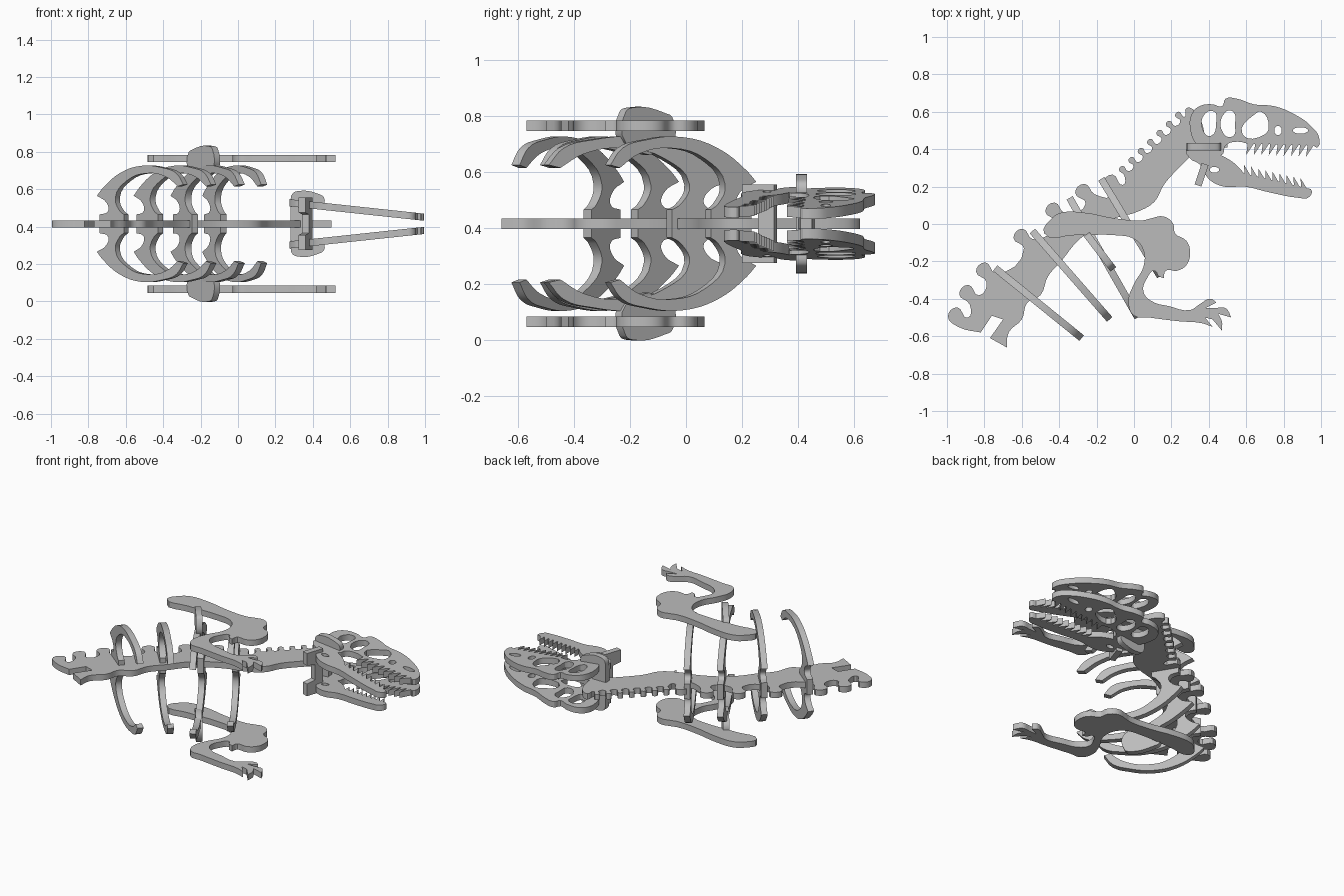
import bpy, bmesh
from math import cos, sin, tau
from mathutils import Matrix, Vector

if "Cube" in bpy.data.objects:
    bpy.data.objects.remove(bpy.data.objects["Cube"], do_unlink=True)

CENTRE = 0.415      # height of the symmetry plane
THICK = 0.038       # sheet thickness

wood = bpy.data.materials.new("grey board")
wood.use_nodes = True
wood.diffuse_color = (0.5, 0.5, 0.5, 1)
wood.node_tree.nodes["Principled BSDF"].inputs["Base Color"].default_value = wood.diffuse_color


def plate(name, loops, matrix=Matrix(), mirror=True):
    """Cut a sheet from outlines in hundredths; a third item marks a sharp corner."""
    curve = bpy.data.curves.new(name + "_outline", "CURVE")
    curve.dimensions = "2D"
    curve.fill_mode = "BOTH"
    curve.extrude = THICK / 2
    curve.resolution_u = 4
    for loop in loops:
        spline = curve.splines.new("BEZIER")
        spline.bezier_points.add(len(loop) - 1)
        spline.use_cyclic_u = True
        for knot, point in zip(spline.bezier_points, loop):
            knot.co = (point[0] / 100, point[1] / 100, 0)
            kind = "VECTOR" if len(point) > 2 else "AUTO"
            knot.handle_left_type = knot.handle_right_type = kind
    helper = bpy.data.objects.new(name + "_outline", curve)
    bpy.context.collection.objects.link(helper)
    bpy.context.view_layer.update()
    graph = bpy.context.evaluated_depsgraph_get()
    mesh = bpy.data.meshes.new_from_object(helper.evaluated_get(graph))
    bpy.data.objects.remove(helper, do_unlink=True)
    bpy.data.curves.remove(curve)

    # Weld the caps to the walls and place the sheet
    bm = bmesh.new()
    bm.from_mesh(mesh)
    bmesh.ops.remove_doubles(bm, verts=bm.verts, dist=0.0001)
    bmesh.ops.transform(bm, matrix=matrix, verts=bm.verts)
    bmesh.ops.recalc_face_normals(bm, faces=bm.faces)
    bm.to_mesh(mesh)
    bm.free()
    mesh.materials.clear()
    mesh.materials.append(wood)
    part = bpy.data.objects.new(name, mesh)
    part.location.z = CENTRE
    bpy.context.collection.objects.link(part)
    if mirror:
        mod = part.modifiers.new("both_sides", "MIRROR")
        mod.use_axis = (False, False, True)
    bpy.ops.object.select_all(action="DESELECT")
    part.select_set(True)
    bpy.context.view_layer.objects.active = part
    bpy.ops.object.shade_smooth_by_angle()
    return part


def upright(start, end):
    """Matrix that stands a sheet on edge along a line seen from above."""
    a, b = Vector((*start, 0)), Vector((*end, 0))
    along = (b - a).normalized()
    up = Vector((0, 0, 1))
    m = Matrix((along, up, along.cross(up))).transposed().to_4x4()
    m.translation = a
    return m


def sharp(points):
    return [(*p, True) for p in points]


def ellipse(x, y, rx, ry):
    return [(x + rx * cos(tau * i / 8), y + ry * sin(tau * i / 8)) for i in range(8)]


def teeth(start, end, count, lean, drop):
    """Row of pointed teeth along a gum line."""
    a, b = Vector(start), Vector(end)
    row = []
    for i in range(count):
        root = a.lerp(b, i / count)
        gap = a.lerp(b, (i + 0.8) / count)
        tip = a.lerp(b, (i + 0.5) / count) + Vector((lean, drop))
        row += [root, tip, gap]
    return sharp(row)


def processes(tips, width, depth):
    """Rounded bony knobs along the back."""
    t, n = Vector((0.7, 0.7)) * width / 2, Vector((-0.7, 0.7)) * depth
    row = []
    for tip in map(Vector, tips):
        row += [tip - t - n, tip - t, tip + t, tip + t - n]
    return [tuple(p) for p in row]


# Backbone with knobs, tail slot and head tongue
back = processes([(-97, -47), (-91, -35), (-82, -23), (-62, -5),
                  (-45, 9), (-29, 19), (-14, 24)], 7, 8)
neck = processes([Vector((-7, 30)).lerp(Vector((23, 59)), i / 6) for i in range(7)], 3, 4)
tongue = [(28, 62), (32, 61), (36, 55)] + sharp([(38, 46), (50, 45), (50, 41), (34, 40)])
belly = [(28, 34), (23, 29), (16, 21), (11, 12), (3, 7), (-13, 2), (-29, -8),
         (-39, -20), (-46, -28), (-50, -38), (-57, -42), (-60, -51), (-67, -58)]
tail_end = sharp([(-68, -66), (-77, -61), (-70, -51), (-76, -49), (-82, -58)])
plate("backbone", [back + neck + tongue + belly + tail_end], mirror=False)

# Ribs: one half profile, mirrored, standing along four lines
rib = (sharp([(20, 0), (20, 5)])
       + [(17, 7), (14, 14), (22, 23), (36, 27), (50, 25)]
       + sharp([(58, 20), (62, 21)])
       + [(57, 27), (47, 30), (32, 31), (17, 27), (5, 19)]
       + sharp([(1, 15)]) + [(8, 11), (9, 7)] + sharp([(3, 5), (3, 0)]))
rib_lines = {"tail_rib": ((-0.75, -0.23), (-0.28, -0.61)),
             "rear_rib": ((-0.55, -0.03), (-0.13, -0.51)),
             "shoulder_rib": ((-0.35, 0.15), (0.02, -0.5)),
             "front_rib": ((-0.18, 0.25), (0.14, -0.28))}
for name, (start, end) in rib_lines.items():
    stretch = (Vector(end) - Vector(start)).length / 0.62
    plate(name, [[(p[0] * stretch, *p[1:]) for p in rib]], upright(start, end))

# Shoulder clips joining the arms to the ribs
plate("shoulder_clip", [[(0, 29), (0, 38), (3, 39.5), (18, 41.5), (21, 40), (21, 29)]],
      upright((-0.25, -0.06), (-0.12, -0.23)))

# Shoulder blade, arm and clawed hand
shoulder = [(-48, -5), (-44, 3), (-39, 6), (-26, 6), (-10, 3), (5, 2), (9, 3), (16, 4),
            (21, 0), (22, -5), (28, -9), (30, -15), (28, -22), (23, -25)]
forearm = [(17, -25), (16, -29, True), (13, -28, True), (11, -25), (7, -29), (5, -36),
           (9, -41), (19, -44), (30, -46)]
hand = [(35, -43), (41, -40), (44, -42, True), (38, -45, True), (43, -45), (49, -45),
        (52, -50, True), (45, -48, True), (47, -52), (47, -57, True), (42, -51, True),
        (38, -50, True), (42, -55, True), (36, -53)]
elbow = [(24, -52), (8, -50), (0, -49), (-3, -42), (0, -32), (5, -23), (5, -14),
         (0, -8), (-10, -6), (-32, -6)]
plate("arm", [shoulder + forearm + hand + elbow], Matrix.Translation((0, 0, 0.35)))

# Skull and jaw sheets lean together towards the snout
lean = Matrix.Translation((0, 0, 0.142))
lean[2][0] = -0.107
skull = [(30, 51), (31, 59), (35, 63), (42, 64), (47, 63), (49, 67), (55, 67), (64, 64),
         (75, 63), (87, 58), (95, 52), (99, 46), (98, 41)]
cheek = [(55, 44), (49, 42), (47, 37), (41, 39), (34, 42)]
holes = [[(38, 59), (43, 60), (44, 55), (41, 47), (37, 50)],
         [(49, 60), (53, 60), (54, 53), (53, 47), (48, 48)],
         [(58, 48), (65, 59), (68, 60), (72, 52), (70, 48)],
         ellipse(77, 50, 2, 2.5), ellipse(89, 50, 4, 1.7)]
plate("skull", [skull + teeth((96, 42), (60, 43), 9, -2, -6) + cheek] + holes, lean)

jaw_back = [(28, 40), (38, 41), (46, 37), (53, 33)]
jaw_under = [(95, 18), (93, 14), (88, 14), (72, 17), (59, 20), (48, 20), (40, 24),
             (35, 32), (30, 35)]
plate("jaw", [jaw_back + teeth((59, 27), (93, 19), 9, -2, 5) + jaw_under,
              ellipse(43, 29, 2.5, 1.5)], lean)

# Brackets holding the skull and jaw to the neck
plate("skull_bracket", [sharp([(0, 0), (0, 12)]) + [(1, 16), (4, 17.5), (15, 16), (18, 14)]
                        + sharp([(18, 9), (10, 8), (10, 0)])],
      upright((0.28, 0.413), (0.47, 0.413)))
plate("jaw_bracket", [sharp([(0, 0), (0, 14), (12, 14), (12, 6), (6, 5), (6, 0)])],
      upright((0.38, 0.32), (0.34, 0.2)))
